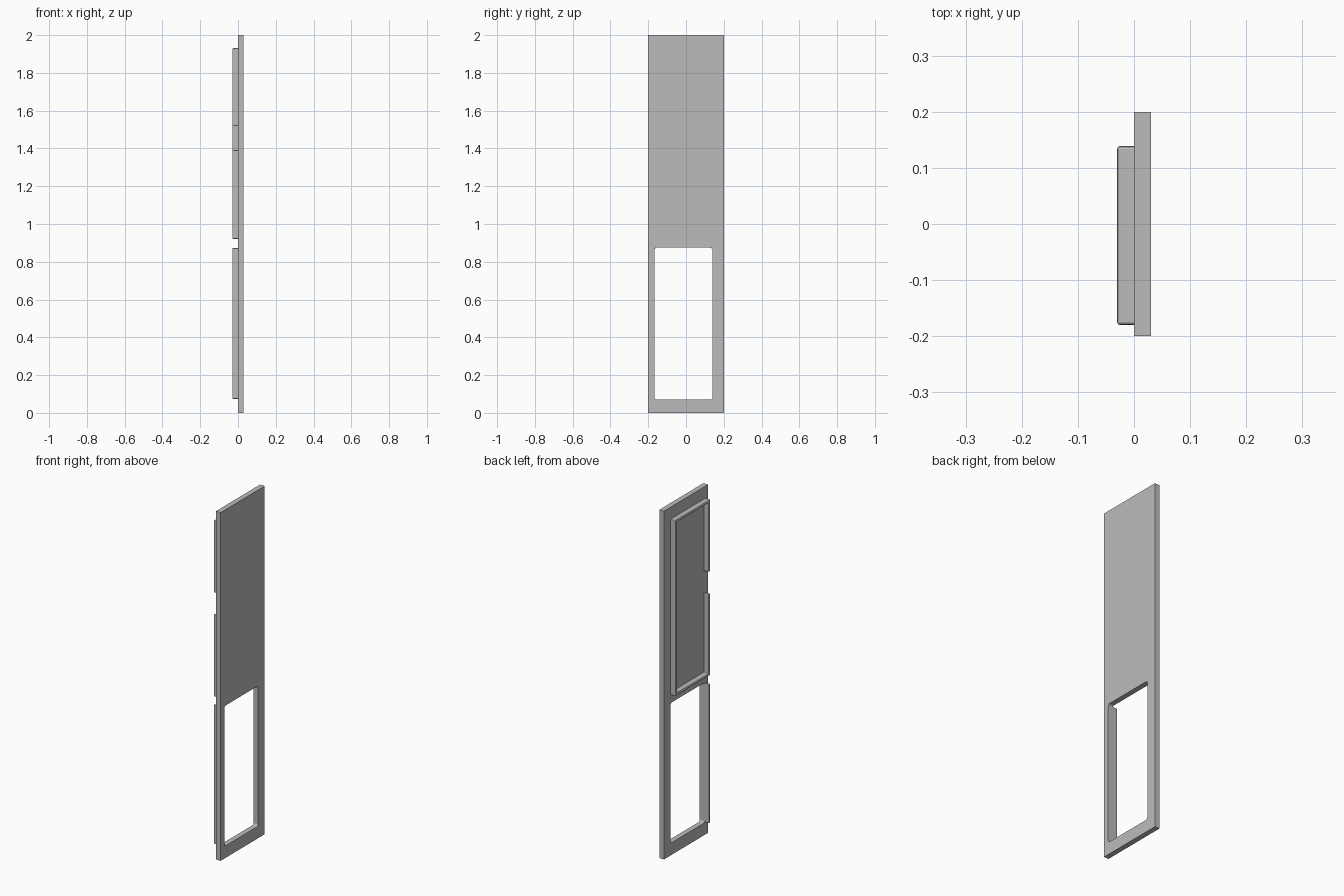
import bpy, bmesh

cube = bpy.data.objects.get("Cube")
if cube:
    bpy.data.objects.remove(cube)

grey = bpy.data.materials.new("plain grey")
grey.use_nodes = True
colour = (0.5, 0.5, 0.5, 1)
grey.diffuse_color = colour
grey.node_tree.nodes["Principled BSDF"].inputs["Base Color"].default_value = colour


def rect(y0, y1, z0, z1):
    return [(y0, z0), (y1, z0), (y1, z1), (y0, z1)]


def slab(name, points, faces, depth, soft, round_edge=None, radius=0.012):
    """Extrude a flat outline from x = 0 and soften every edge off that plane."""
    bm = bmesh.new()
    verts = [bm.verts.new((0, y, z)) for y, z in points]
    flat = [bm.faces.new([verts[i] for i in f]) for f in faces]
    grown = bmesh.ops.extrude_face_region(bm, geom=flat, use_keep_orig=True)["geom"]
    for v in grown:
        if isinstance(v, bmesh.types.BMVert):
            v.co.x = depth
    bmesh.ops.recalc_face_normals(bm, faces=bm.faces)
    if round_edge:
        corners = [e for e in bm.edges
                   if abs(e.verts[0].co.x - e.verts[1].co.x) > abs(depth) / 2
                   and round_edge(e.verts[0].co)]
        bmesh.ops.bevel(bm, geom=corners, offset=radius, segments=3,
                        profile=0.5, affect='EDGES')
    rim = [e for e in bm.edges
           if len(e.link_faces) == 2 and e.calc_face_angle() > 0.8
           and max(abs(v.co.x) for v in e.verts) > abs(depth) / 2]
    bmesh.ops.bevel(bm, geom=rim, offset=soft, segments=2, profile=0.5,
                    affect='EDGES', clamp_overlap=True)
    bmesh.ops.recalc_face_normals(bm, faces=bm.faces)
    mesh = bpy.data.meshes.new(name)
    bm.to_mesh(mesh)
    bm.free()
    mesh.materials.append(grey)
    obj = bpy.data.objects.new(name, mesh)
    bpy.context.collection.objects.link(obj)
    return obj


# Tall panel with a rounded rectangular opening low down
outer = rect(-0.2, 0.2, 0, 2)
opening = rect(-0.167, 0.14, 0.07, 0.875)
ring = [(i, (i + 1) % 4, (i + 1) % 4 + 4, i + 4) for i in range(4)]
slab("panel", outer + opening, ring, 0.03, 0.003,
     round_edge=lambda p: abs(p.y) < 0.19)

# Raised upper frame, open along part of its front side
y0, y1, z0, z1, w = -0.18, 0.139, 0.921, 1.931, 0.016
gap_low, gap_high = 1.391, 1.518
frame = [(y0, gap_low), (y0, z0), (y1, z0), (y1, z1), (y0, z1), (y0, gap_high),
         (y0 + w, gap_high), (y0 + w, z1 - w), (y1 - w, z1 - w),
         (y1 - w, z0 + w), (y0 + w, z0 + w), (y0 + w, gap_low)]
slab("upper_frame", frame, [range(len(frame))], -0.03, 0.005)

# Single rib beside the opening
slab("lower_rib", rect(-0.18, -0.167, 0.074, 0.873), [range(4)], -0.03, 0.005)
